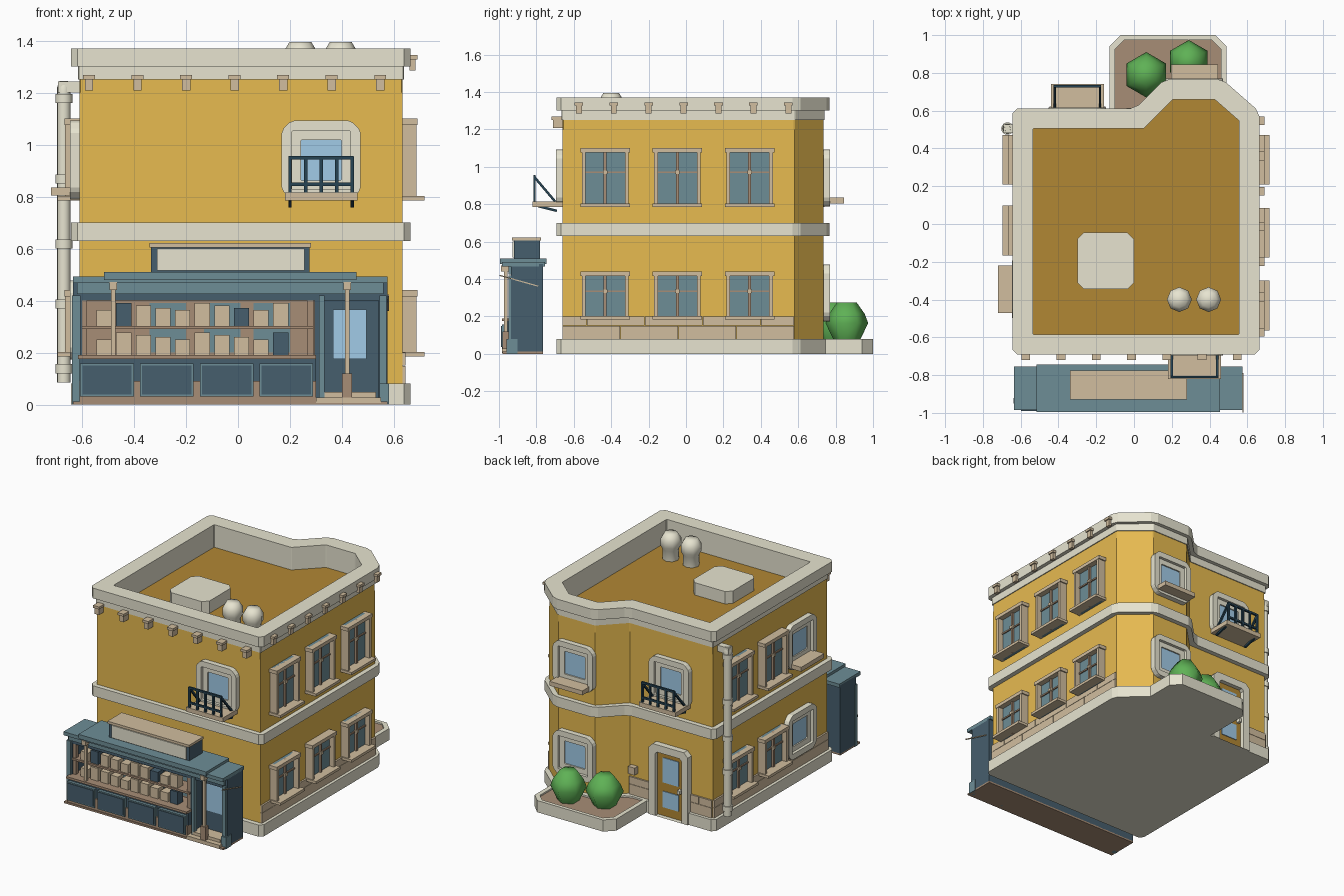
import bpy, bmesh
from math import cos, sin, pi, radians
from mathutils import Matrix, Vector

cube = bpy.data.objects.get("Cube")
if cube:
    bpy.data.objects.remove(cube, do_unlink=True)


def material(name, code):
    linear = [(int(code[i:i + 2], 16) / 255) ** 2.2 for i in range(0, len(code), 2)] + [1]
    mat = bpy.data.materials.new(name)
    mat.use_nodes = True
    mat.diffuse_color = linear
    mat.node_tree.nodes["Principled BSDF"].inputs["Base Color"].default_value = linear
    return mat


wall = material("ochre_plaster", "e6b951")
roof = material("brown_ochre", "b08637")
cream = material("cream_stone", "e6e3cf")
tan = material("tan_wood", "d0bc9d")
brown = material("brown_wood", "a68c75")
dark = material("dark_teal", "485f6d")
teal = material("mid_teal", "6d8c95")
blue = material("light_blue_glass", "a0cae7")
navy = material("navy_iron", "2a4554")
green = material("leaf_green", "5fb056")

HERE = Matrix()
UPRIGHT = Matrix.Rotation(pi / 2, 4, "X")   # turns a flat outline to stand on a wall


def place(x, y, turn=0, z=0):
    """Wall frame: local x runs along the wall, local -y points outwards."""
    return Matrix.Translation((x, y, z)) @ Matrix.Rotation(radians(turn), 4, "Z")


def finish(name, bm, mat, frame=HERE):
    bmesh.ops.recalc_face_normals(bm, faces=bm.faces)
    bm.transform(frame)
    mesh = bpy.data.meshes.new(name)
    bm.to_mesh(mesh)
    bm.free()
    mesh.materials.append(mat)
    obj = bpy.data.objects.new(name, mesh)
    bpy.context.collection.objects.link(obj)
    return mesh


def boxes(name, mat, frame, *limits):
    """Boxes given as x, y and z limits, joined in one object."""
    bm = bmesh.new()
    for x0, x1, y0, y1, z0, z1 in limits:
        middle = Matrix.Translation(((x0 + x1) / 2, (y0 + y1) / 2, (z0 + z1) / 2))
        size = Matrix.Diagonal((x1 - x0, y1 - y0, z1 - z0, 1))
        bmesh.ops.create_cube(bm, size=1, matrix=middle @ size)
    finish(name, bm, mat, frame)


def rods(name, mat, frame, width, *ends):
    bm = bmesh.new()
    for start, end in ends:
        start, end = Vector(start), Vector(end)
        run = end - start
        turn = run.to_track_quat("Z", "Y").to_matrix().to_4x4()
        size = Matrix.Diagonal((width, width, run.length, 1))
        bmesh.ops.create_cube(bm, size=1, matrix=Matrix.Translation((start + end) / 2) @ turn @ size)
    finish(name, bm, mat, frame)


def prism(name, mat, outline, z0, z1, frame=HERE, hole=None):
    bm = bmesh.new()
    rings = []
    for points, z in [(outline, z0), (outline, z1)] + ([(hole, z1), (hole, z0)] if hole else []):
        rings.append([bm.verts.new((p[0], p[1], z)) for p in points])
    n = len(outline)
    pairs = zip(rings, rings[1:] + rings[:1]) if hole else [rings]
    for a, b in pairs:
        for i in range(n):
            bm.faces.new((a[i], a[(i + 1) % n], b[(i + 1) % n], b[i]))
    if not hole:
        bm.faces.new(rings[0])
        bm.faces.new(rings[1])
    finish(name, bm, mat, frame)


def turned(name, mat, profile, sides, frame):
    """Smooth stacked rings from (radius, height) pairs."""
    bm = bmesh.new()
    rings = [[bm.verts.new((r * cos(2 * pi * i / sides), r * sin(2 * pi * i / sides), z))
              for i in range(sides)] for r, z in profile]
    for a, b in zip(rings, rings[1:]):
        for i in range(sides):
            bm.faces.new((a[i], a[(i + 1) % sides], b[(i + 1) % sides], b[i]))
    bm.faces.new(rings[0])
    bm.faces.new(rings[-1])
    for face in bm.faces:
        face.smooth = True
    finish(name, bm, mat, frame).set_sharp_from_angle(angle=radians(65))


def rect(x0, x1, y0, y1):
    return [Vector(p) for p in ((x0, y0), (x1, y0), (x1, y1), (x0, y1))]


def chamfer(points, cut):
    result = []
    for i, p in enumerate(points):
        for q in (points[i - 1], points[(i + 1) % len(points)]):
            result.append(p + (q - p).normalized() * cut)
    return result


def grow(points, amount):
    result = []
    for i, p in enumerate(points):
        a = (p - points[i - 1]).normalized()
        b = (points[(i + 1) % len(points)] - p).normalized()
        na, nb = Vector((a.y, -a.x)), Vector((b.y, -b.x))
        result.append(p + (na + nb) * amount / (1 + na.dot(nb)))
    return result


# Building shell, stone bands and sunken roof
plan = [Vector(p) for p in ((-.61, -.66), (.632, -.66), (.632, .58), (.455, .735),
                            (.175, .735), (.02, .58), (-.61, .58))]
band = chamfer(grow(plan, .032), .025)
inner = chamfer(grow(plan, -.075), .004)
middle = chamfer(grow(plan, -.04), .004)
prism("walls", wall, plan, .04, 1.2)
prism("parapet_wall", wall, chamfer(plan, .004), 1.19, 1.25, hole=middle)
prism("parapet_lining", cream, middle, 1.19, 1.25, hole=inner)
prism("roof_deck", roof, grow(plan, -.06), 1.19, 1.215)
prism("fascia", cream, chamfer(grow(plan, .006), .004), 1.25, 1.3, hole=inner)
prism("cornice", cream, band, 1.3, 1.37, hole=inner)
prism("floor_band", cream, band, .63, .7)
notch = [Vector(p) for p in ((-.19, .612), (-.19, .58), (-.41, .58), (-.41, .612))]
prism("plinth", cream, band[:-2] + notch + band[-2:], 0, .08)

# Roof hatch and vents
prism("roof_hatch", cream, chamfer(rect(-.3, 0, -.345, -.045), .035), 1.2, 1.3)
for x in (.24, .395):
    turned("roof_vent", cream, [(.052, 1.2), (.052, 1.285), (.066, 1.31), (.066, 1.355), (.042, 1.395)],
           8, place(x, -.4))

# Cornice brackets on the front and right
for i in range(7):
    step = .1867 * i - .573
    for frame, top in ((place(step, -.66), 1.268), (place(.66, step, 90), 1.345)):
        out = .06 if top < 1.3 else .03
        boxes("cornice_bracket", tan, frame, (-.023, .023, -out, 0, top - .017, top),
              (-.016, .016, -out + .008, 0, top - .06, top - .017))


def casement(frame, low, high):
    """Tan framed window with lintel, sill and glazing bars."""
    boxes("window_glass", teal, frame, (-.108, .108, -.02, 0, low, high))
    bar = high - .11 * (high - low) / .28 - .005
    boxes("window_frame", tan, frame, (-.124, -.105, -.055, 0, low, high), (.105, .124, -.055, 0, low, high),
          (-.132, .132, -.058, 0, high - .024, high), (-.132, .132, -.085, 0, low, low + .018),
          (-.012, .012, -.04, 0, bar - .01, bar + .01))
    boxes("glazing_bars", brown, frame, (-.008, .008, -.034, 0, low, high),
          (-.105, .105, -.028, 0, bar - .005, bar + .005))


def stone_window(frame, centre, sill=False):
    """Round cornered stone surround with a stepped square inner frame."""
    def square(half, cut):
        return chamfer(chamfer(rect(-half, half, -half, half), cut), cut * .28)
    upright = frame @ Matrix.Translation((0, 0, centre)) @ UPRIGHT
    prism("stone_surround", cream, square(.152, .037), 0, .036, upright, square(.113, .004))
    prism("inner_surround", cream, square(.114, .004), 0, .016, upright, square(.078, .004))
    prism("surround_glass", blue, rect(-.08, .08, -.08, .08), 0, .007, upright)
    if sill:
        boxes("stone_window_sill", tan, frame, (-.125, .125, -.11, 0, .805, .835))


def balcony(frame):
    """Small slab with iron railing and struts."""
    boxes("balcony_slab", tan, frame, (-.14, .14, -.16, 0, .785, .815))
    posts = [((x, -.15, .81), (x, -.15, .955)) for x in (-.12, -.06, 0, .06, .12)]
    rails = [((-.125, -.15, z), (.125, -.15, z)) for z in (.848, .95)]
    stays = [((x, -.15, .945), (x, -.04, .815)) for x in (-.12, .12)]
    struts = [((x, -.13, .79), (x, -.03, .765)) for x in (-.12, .12)]
    rods("balcony_railing", navy, frame, .013, *posts, *rails, *stays, *struts)


def bricks(frame, length, count):
    size = length / count
    lower = [(i * size, (i + 1) * size - .002, -.012, 0, .08, .149) for i in range(count)]
    edges = [0] + [(i + .42) * size for i in range(count)] + [length]
    upper = [(a, b - .002, -.012, 0, .151, .2) for a, b in zip(edges, edges[1:])]
    boxes("brick_course", tan, frame, *lower, *upper)


# Windows on all sides
for low, high, centre in ((.785, 1.1, .94), (.185, .44, .325)):
    upper = centre > .5
    for y in (-.432, -.046, .34):
        casement(place(.632, y, 90), low, high)
    for y in (-.035, .34):
        casement(place(-.61, y, -90), low, high)
    stone_window(place(-.61, -.345, -90), centre, upper)
    stone_window(place(.32, .735, 180), centre, upper)
for frame in (place(.32, -.66), place(-.3, .58, 180)):
    stone_window(frame, .94)
    balcony(frame)

# Brick courses above the plinth
bricks(place(.632, -.66, 90), 1.24, 4)
bricks(place(-.61, .58, -90), 1.24, 4)
bricks(place(.02, .58, 180), .16, 1)
bricks(place(-.44, .58, 180), .17, 1)

# Back door and letter box
back = place(-.3, .58, 180)
arch = chamfer(rect(-.148, .148, -.02, .49), .03)
opening = chamfer(rect(-.1, .1, -.005, .44), .015)
for outline in (arch, opening):
    for point in outline[:4]:
        point.y = 0
prism("door_surround", cream, arch, 0, .042, back @ UPRIGHT, opening)
boxes("back_door", roof, back, (-.102, .102, -.012, 0, .001, .445))
boxes("back_door_glass", blue, back, (-.06, .06, -.017, 0, .23, .4), (-.06, .06, -.017, 0, .06, .17))
boxes("door_handle", cream, back, (.065, .085, -.04, 0, .19, .215))
boxes("letter_box", tan, back, (-.31, -.26, -.035, 0, .23, .28))

# Drain pipe with collars and elbow
pipe = place(-.67, .505)
profile = [(.026, .085)]
for z in (.12, .37, .6, .85, 1.16):
    profile += [(.026, z), (.033, z), (.033, z + .035), (.026, z + .035)]
turned("drain_pipe", cream, profile + [(.026, 1.22), (.016, 1.245)], 14, pipe)
boxes("pipe_elbow", cream, pipe, (-.022, .07, -.022, .022, 1.2, 1.243))

# Planter with bushes
prism("planter_floor", cream, chamfer(rect(-.13, .49, .55, 1), .06), 0, .06)
prism("planter_rim", cream, chamfer(rect(-.13, .49, .55, 1), .06), .06, .08,
      hole=chamfer(rect(-.1, .46, .56, .975), .05))
prism("planter_soil", brown, chamfer(rect(-.1, .46, .56, .975), .05), .06, .069)
for x, y, size in ((.065, .79, 1), (.29, .86, .95)):
    turned("bush", green, [(.07 * size, .065), (.12 * size, .165), (.1 * size, .215), (.055 * size, .275)],
           6, place(x, y, 30))

# Shop shell and canopy
boxes("shop_floor", brown, HERE, (-.635, .575, -.98, -.765, 0, .012))
boxes("shop_shell", dark, HERE, (-.635, .575, -.785, -.765, .01, .48), (-.635, -.6, -.935, -.765, .01, .48),
      (.54, .575, -.935, -.765, .01, .48), (.295, .32, -.935, -.765, .01, .45),
      (-.63, .57, -.935, -.77, .4, .47))
boxes("shop_pilasters", teal, HERE, (-.638, -.605, -.95, -.92, 0, .42), (.545, .572, -.95, -.92, 0, .42),
      (.545, .58, -.96, -.9, 0, .08), (.312, .332, -.95, -.92, 0, .42))
boxes("shop_canopy", teal, HERE, (-.515, .455, -.995, -.745, .48, .51), (-.635, .575, -.985, -.755, .468, .492),
      (-.62, .56, -.95, -.92, .425, .468))
boxes("sign_box", dark, HERE, (-.335, .275, -.92, -.78, .51, .605))
boxes("sign_panel", cream, HERE, (-.312, .255, -.928, -.91, .515, .6))
boxes("sign_cap", tan, HERE, (-.34, .28, -.93, -.775, .605, .622))
rods("awning_arm", tan, HERE, .006, ((.578, -.997, .42), (.578, -.79, .362)))

# Counter, shelves and goods
boxes("counter_plinth", brown, HERE, (-.61, .3, -.975, -.8, .01, .09))
boxes("counter", dark, HERE, (-.61, .3, -.965, -.8, .085, .175))
for i in range(4):
    x = -.607 + .23 * i
    boxes("counter_panel", teal, HERE, (x, x + .206, -.985, -.96, .03, .158))
    boxes("counter_inset", dark, HERE, (x + .008, x + .198, -.99, -.96, .038, .15))
boxes("shop_backing", brown, HERE, (-.6, .295, -.81, -.78, .17, .4))
boxes("backing_glass", teal, HERE, *[(x, x + .14, -.815, -.8, .2, .39) for x in (-.34, -.13, .06)])
boxes("shelves", brown, HERE, (-.615, .3, -.985, -.79, .175, .19), (-.6, .29, -.94, -.79, .29, .303),
      (-.605, -.58, -.93, -.9, .18, .4), (.265, .29, -.93, -.9, .18, .4))
for row, z in enumerate((.19, .303)):
    for i in range(10):
        x = -.515 + .0755 * i
        tall = .06 + .009 * (i * 3 % 4)
        goods = dark if (row, i) in ((0, 9), (1, 1), (1, 7)) else tan
        boxes("goods", goods, HERE, (x - .029, x + .029, -.93, -.87, z, z + tall))

# Shop door, steps and posts
boxes("shop_door", dark, HERE, (.33, .545, -.86, -.84, .012, .42))
boxes("shop_door_glass", blue, HERE, (.365, .495, -.866, -.84, .175, .365))
boxes("door_steps", tan, HERE, (.3, .55, -.985, -.84, .005, .028), (.32, .53, -.95, -.84, .028, .048))
boxes("post_pedestal", brown, HERE, (.4, .438, -.98, -.945, .028, .12))
for x, low in ((-.48, .19), (.42, .12)):
    boxes("canopy_post", tan, HERE, (x - .009, x + .009, -.972, -.954, low, .45),
          (x - .015, x + .015, -.99, -.945, .44, .472))
